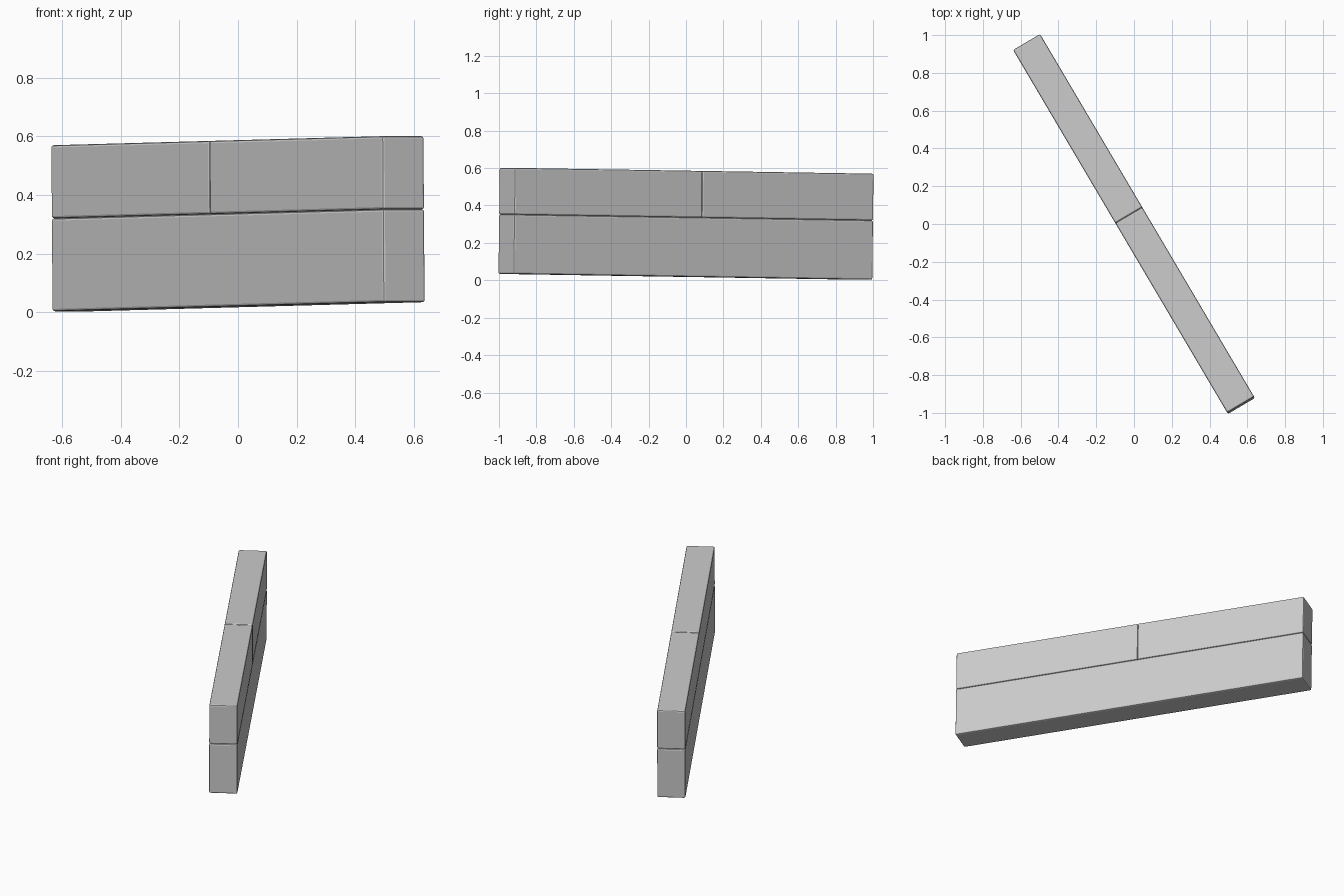
import bpy
import math
from mathutils import Matrix, Vector

cube = bpy.data.objects.get("Cube")
if cube:
    bpy.data.objects.remove(cube, do_unlink=True)

LENGTH, WIDTH = 2.23, 0.166
LOW, HIGH = 0.317, 0.25      # course heights
JOINT = -0.05                # upper joint along the wall
BEVEL = 0.008

stone = bpy.data.materials.new("grey_stone")
stone.use_nodes = True
grey = (0.6, 0.6, 0.6, 1)
stone.diffuse_color = grey
stone.node_tree.nodes["Principled BSDF"].inputs["Base Color"].default_value = grey

# Wall frame: turned in plan and tipped slightly along its length
total = LOW + HIGH
frame = (Matrix.Translation((0, 0, 0.302))
         @ Matrix.Rotation(math.radians(-59.45), 4, "Z")
         @ Matrix.Rotation(math.radians(-0.8), 4, "Y"))


def block(name, start, end, bottom, top):
    """One bevelled stone block in wall coordinates."""
    bpy.ops.mesh.primitive_cube_add(size=1)
    obj = bpy.context.object
    obj.name = name
    size = Vector((end - start, WIDTH, top - bottom))
    centre = Vector(((start + end) / 2, 0, (bottom + top) / 2 - total / 2))
    obj.data.transform(Matrix.Translation(centre) @ Matrix.Diagonal(size).to_4x4())
    obj.matrix_world = frame
    obj.data.materials.append(stone)
    bevel = obj.modifiers.new("worn_edges", "BEVEL")
    bevel.width = BEVEL
    bevel.segments = 2
    return obj


half = LENGTH / 2
block("lower_block", -half, half, 0, LOW)
block("upper_block_back", -half, JOINT, LOW, total)
block("upper_block_front", JOINT, half, LOW, total)
